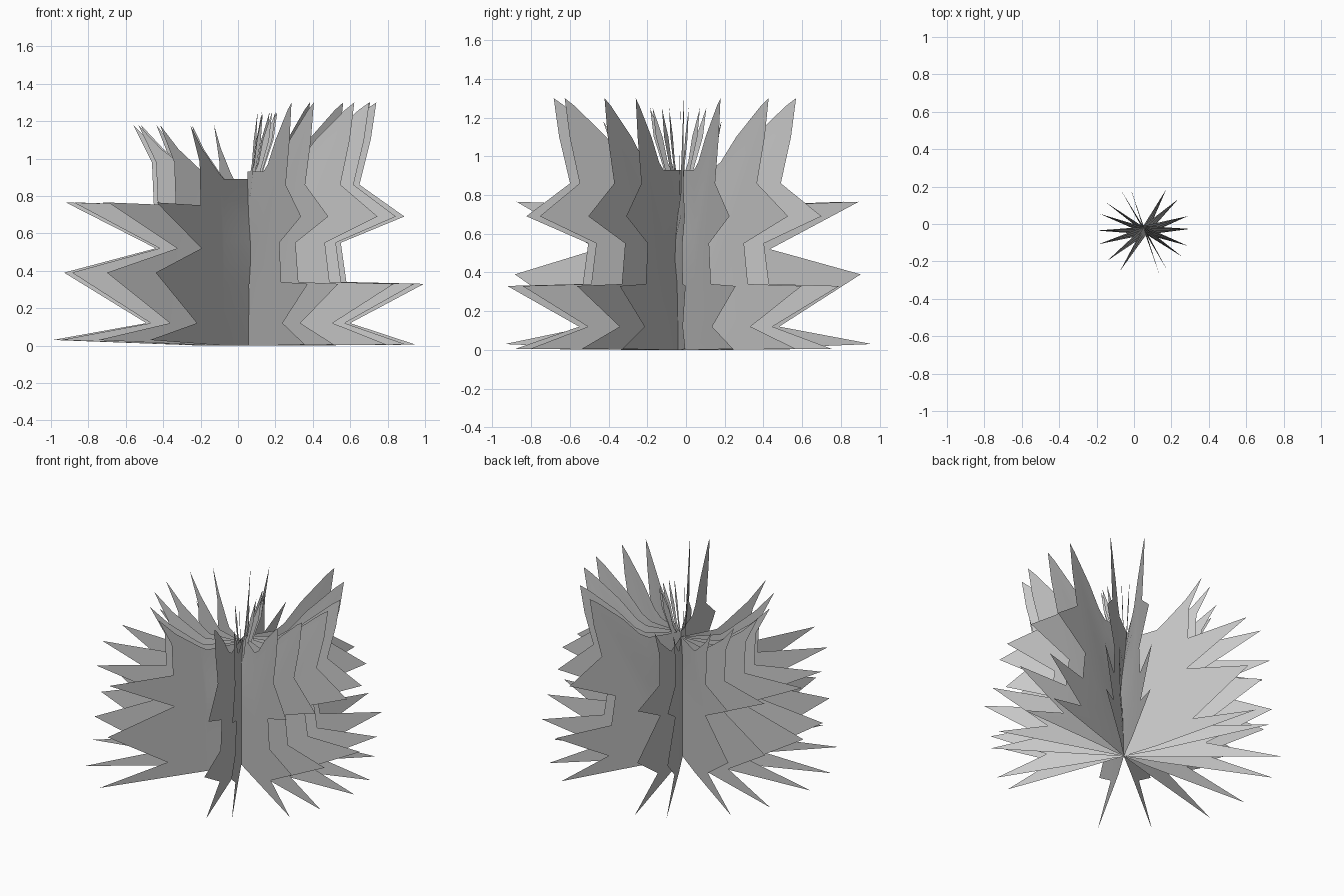
import bpy, bmesh
from math import radians, sin, cos
from mathutils import Vector

if "Cube" in bpy.data.objects:
    bpy.data.objects.remove(bpy.data.objects["Cube"])

CX, CY = 0.05, -0.035

# fin outlines as (radius, height), from bottom edge round to top inner edge
LEFT = [(1.04, .03), (.54, .12), (.98, .39), (.49, .52), (.97, .765), (.5, .75),
        (.51, .98), (.61, 1.18), (.48, 1.05), (.3, .92)]
RIGHT = [(.9, .005), (.55, .12), (.945, .33), (.53, .34), (.5, .55), (.84, .69),
         (.6, .86), (.66, 1.1), (.69, 1.3), (.63, 1.26), (.44, 1.1), (.32, .97)]
TUFT = [(.09, .95), (.14, 1.1), (.16, 1.25), (.1, 1.1), (.07, .97)]
LEFT_ANGLES = [107, 119, 143, 159, 180, 197, 220, 240]
RIGHT_ANGLES = [-70, -59, -34, -19, 2, 18, 42, 61]

# gently bent spine that all fins grow from
SPINE = [Vector(p) for p in [(.055, -.04, 0), (.06, -.045, .33), (.07, -.06, .5),
                             (.055, -.04, .72), (.05, -.01, .93)]]


def spine_at(z):
    for a, b in zip(SPINE, SPINE[1:]):
        if z <= b.z:
            p = a.lerp(b, (z - a.z) / (b.z - a.z))
            return p
    return SPINE[-1].copy()


def fan(name, angles, outline, inner, z0, z1, steps=8):
    """Fan of thin leaves: flat outer sheet plus a strip bending to the spine."""
    bm = bmesh.new()
    for a in angles:
        d = Vector((cos(radians(a)), sin(radians(a)), 0))

        def point(r, z):
            return Vector((CX, CY, z)) + d * r

        heights = [z0 + (z1 - z0) * k / steps for k in range(steps + 1)]
        edge = [bm.verts.new(point(inner, z)) for z in heights]
        root = [bm.verts.new(spine_at(z)) for z in heights]
        rim = [bm.verts.new(point(r, z)) for r, z in outline]
        bm.faces.new(rim + edge[::-1])
        for k in range(steps):
            bm.faces.new((root[k], edge[k], edge[k + 1], root[k + 1]))
    me = bpy.data.meshes.new(name)
    bm.to_mesh(me)
    bm.free()
    ob = bpy.data.objects.new(name, me)
    bpy.context.collection.objects.link(ob)
    for f in me.polygons:
        f.use_smooth = True
    return ob


fan("left_leaf_fan", LEFT_ANGLES, LEFT, .25, 0, .89)
fan("right_leaf_fan", RIGHT_ANGLES, RIGHT, .25, 0, .93)
fan("centre_tuft", RIGHT_ANGLES, TUFT, .05, .8, .93, 2)
